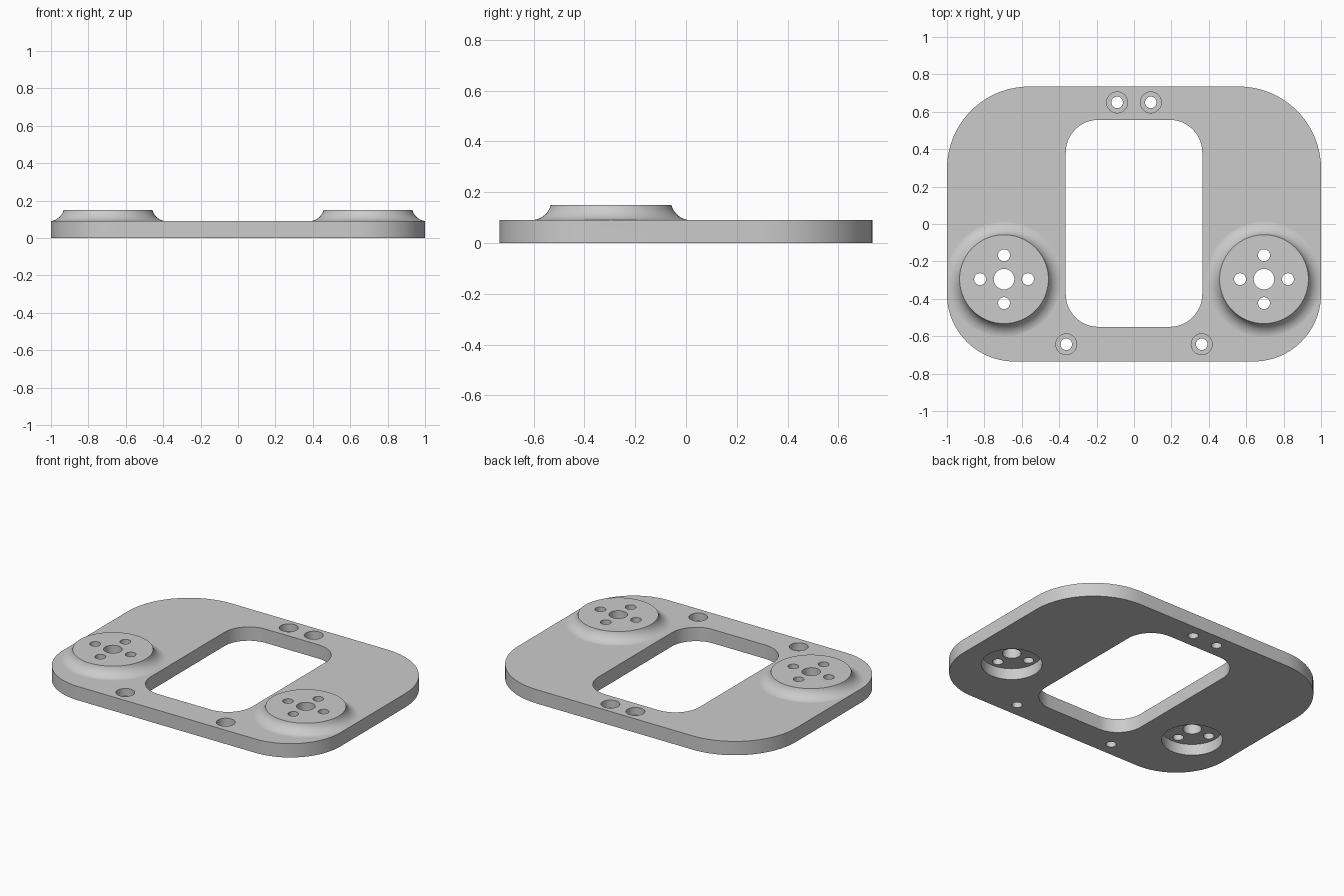
import bpy
import bmesh
from math import sin, cos, pi, radians
from mathutils import Matrix

if "Cube" in bpy.data.objects:
    bpy.data.objects.remove(bpy.data.objects["Cube"], do_unlink=True)

THICK = 0.09      # plate thickness
TOP = 0.15        # top of the bosses
BOSS_X, BOSS_Y = 0.695, -0.295


def to_object(bm, name):
    bmesh.ops.recalc_face_normals(bm, faces=bm.faces[:])
    mesh = bpy.data.meshes.new(name)
    bm.to_mesh(mesh)
    bm.free()
    ob = bpy.data.objects.new(name, mesh)
    bpy.context.collection.objects.link(ob)
    return ob


def rounded_prism(name, half_x, y0, y1, r_front, r_back, z0, z1, steps=20):
    """Rounded rectangle extruded upwards."""
    corners = [(1, 1, r_back, 0), (-1, 1, r_back, 90),
               (-1, -1, r_front, 180), (1, -1, r_front, 270)]
    bm = bmesh.new()
    ring = []
    for sx, sy, r, start in corners:
        cx = sx * (half_x - r)
        cy = y1 - r if sy > 0 else y0 + r
        for i in range(steps + 1):
            a = radians(start + 90 * i / steps)
            ring.append(bm.verts.new((cx + r * cos(a), cy + r * sin(a), z0)))
    face = bm.faces.new(ring)
    top = bmesh.ops.extrude_face_region(bm, geom=[face])["geom"]
    moved = [v for v in top if isinstance(v, bmesh.types.BMVert)]
    bmesh.ops.translate(bm, verts=moved, vec=(0, 0, z1 - z0))
    return to_object(bm, name)


def cylinder(name, x, y, r, z0, z1, sides=40):
    bm = bmesh.new()
    bmesh.ops.create_cone(bm, cap_ends=True, segments=sides, radius1=r, radius2=r,
                          depth=z1 - z0,
                          matrix=Matrix.Translation((x, y, (z0 + z1) / 2)))
    return to_object(bm, name)


def flared_boss(name, x, y, sides=80, steps=10):
    """Round boss whose side sweeps into the plate with a concave fillet."""
    base_r, fillet = 0.315, 0.08
    centre_z = THICK + fillet - 0.0005
    end = math_end = pi / 2 - abs(asin_ratio(centre_z - TOP, fillet))
    profile = [(base_r, 0.03)]
    for i in range(steps + 1):
        a = end * i / steps
        profile.append((base_r - fillet * sin(a), centre_z - fillet * cos(a)))
    bm = bmesh.new()
    rings = [[bm.verts.new((x + r * cos(2 * pi * k / sides),
                            y + r * sin(2 * pi * k / sides), z))
              for k in range(sides)] for r, z in profile]
    for low, high in zip(rings, rings[1:]):
        for k in range(sides):
            n = (k + 1) % sides
            bm.faces.new((low[k], low[n], high[n], high[k]))
    bm.faces.new(rings[0][::-1])
    bm.faces.new(rings[-1])
    return to_object(bm, name)


def asin_ratio(a, b):
    from math import asin
    return asin(a / b)


def combine(target, tool, operation):
    """Apply one boolean and discard the tool."""
    tool.hide_render = True
    mod = target.modifiers.new("bool", "BOOLEAN")
    mod.operation = operation
    mod.solver = "EXACT"
    mod.object = tool
    bpy.context.view_layer.objects.active = target
    bpy.ops.object.modifier_apply(modifier=mod.name)
    bpy.data.objects.remove(tool, do_unlink=True)


# Oversized slab with both bosses, then trimmed to the rounded outline
plate = rounded_prism("mounting_plate", 1.2, -0.95, 0.95, 0.1, 0.1, 0, THICK, 2)
for side in (-1, 1):
    combine(plate, flared_boss("boss", side * BOSS_X, BOSS_Y), "UNION")
combine(plate, rounded_prism("outline", 1.0, -0.735, 0.735, 0.36, 0.44, -0.5, 0.5),
        "INTERSECT")

# Central window
combine(plate, rounded_prism("window", 0.365, -0.55, 0.557, 0.175, 0.175, -0.5, 0.5, 12),
        "DIFFERENCE")

# Bosses: pocket underneath, shaft hole and four screw holes
for side in (-1, 1):
    x = side * BOSS_X
    combine(plate, cylinder("pocket", x, BOSS_Y, 0.18, -0.1, 0.073, 64), "DIFFERENCE")
    combine(plate, cylinder("shaft_hole", x, BOSS_Y, 0.055, -0.1, 0.3), "DIFFERENCE")
    for dx, dy in ((1, 0), (-1, 0), (0, 1), (0, -1)):
        combine(plate, cylinder("screw_hole", x + 0.128 * dx, BOSS_Y + 0.128 * dy,
                                0.032, -0.1, 0.3, 28), "DIFFERENCE")

# Counterbored fixing holes at the back and the front
for hx, hy in ((0.09, 0.65), (0.362, -0.643)):
    for side in (-1, 1):
        combine(plate, cylinder("counterbore", side * hx, hy, 0.056, 0.04, 0.3), "DIFFERENCE")
        combine(plate, cylinder("fixing_hole", side * hx, hy, 0.031, -0.1, 0.3, 28),
                "DIFFERENCE")

# Material
grey = bpy.data.materials.new("light_grey")
grey.use_nodes = True
colour = (0.6, 0.6, 0.6, 1)
grey.diffuse_color = colour
grey.node_tree.nodes["Principled BSDF"].inputs["Base Color"].default_value = colour
plate.data.materials.clear()
plate.data.materials.append(grey)

# Smooth curved walls, flat level faces
bpy.ops.object.select_all(action="DESELECT")
plate.select_set(True)
bpy.context.view_layer.objects.active = plate
bpy.ops.object.shade_smooth_by_angle(angle=radians(30))
for poly in plate.data.polygons:
    poly.material_index = 0
    if abs(poly.normal.z) > 0.9999:
        poly.use_smooth = False
